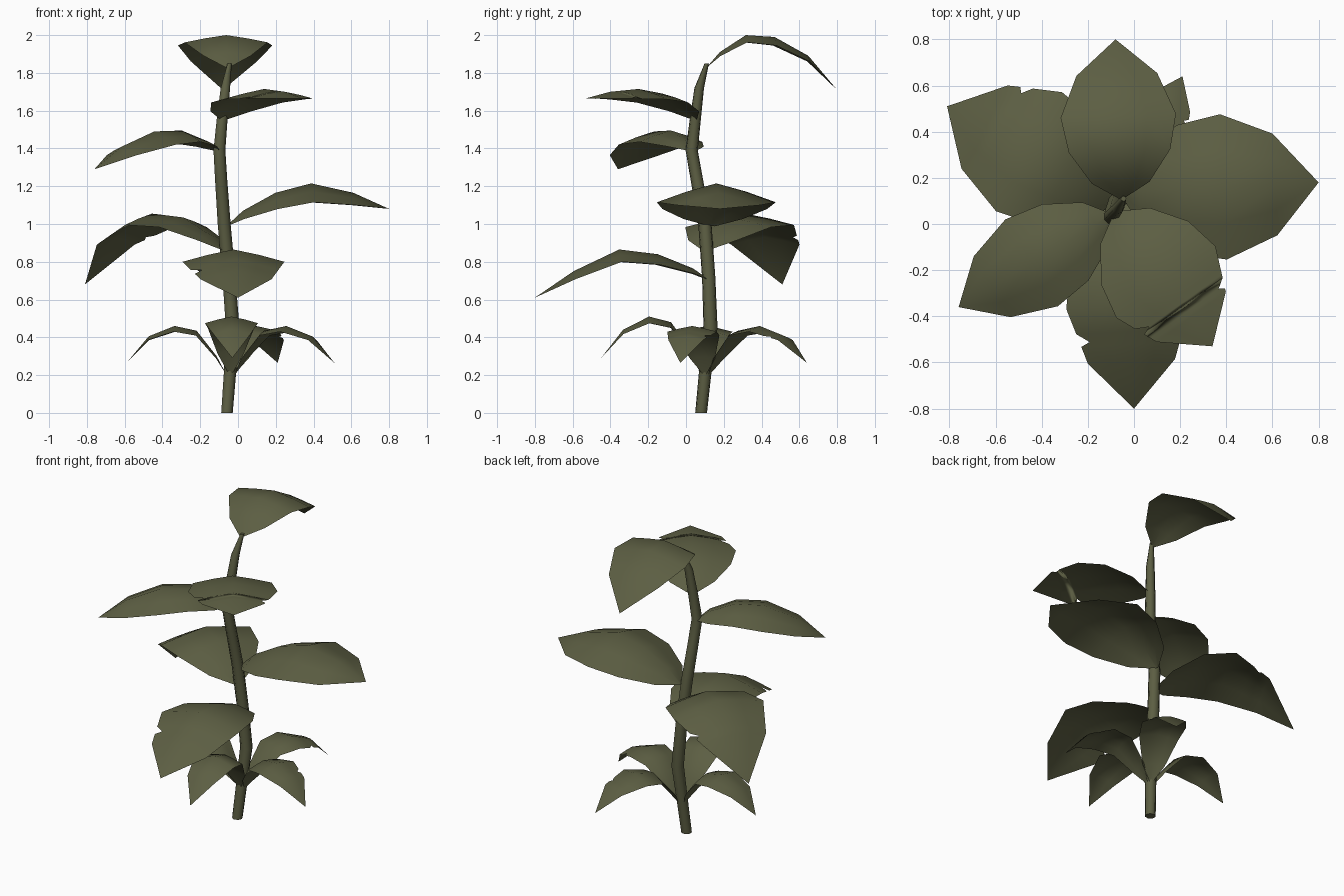
import bpy, math
from mathutils import Vector

if "Cube" in bpy.data.objects:
    bpy.data.objects.remove(bpy.data.objects["Cube"])


def material(name, rgb):
    m = bpy.data.materials.new(name)
    m.diffuse_color = (*rgb, 1)
    m.use_nodes = True
    m.node_tree.nodes["Principled BSDF"].inputs["Base Color"].default_value = m.diffuse_color
    return m


OLIVE = material("olive green", (0.108, 0.113, 0.056))


def make_object(name, verts, faces):
    me = bpy.data.meshes.new(name)
    me.from_pydata(verts, [], faces)
    me.materials.append(OLIVE)
    for p in me.polygons:
        p.use_smooth = len(p.vertices) < 5
    me.update()
    ob = bpy.data.objects.new(name, me)
    bpy.context.collection.objects.link(ob)
    return ob


# Shared leaf outline: position along the midrib and relative half width
T = (0, 0.1, 0.3, 0.52, 0.78, 1)
W = (0.04, 0.5, 0.88, 1, 0.7, 0)


def sample(values, t):
    for i in range(len(T) - 1):
        if t <= T[i + 1]:
            f = (t - T[i]) / (T[i + 1] - T[i])
            return values[i] + f * (values[i + 1] - values[i])
    return values[-1]


def leaf(name, base, tip, heights, half, droop, notches=()):
    """Arched leaf sheet; notches are (t, side, depth) bites in the edge."""
    base, tip = Vector(base), Vector(tip)
    axis = tip - base
    side_dir = Vector((-axis.y, axis.x)).normalized()
    rows = {t: {-1: 1, 1: 1} for t in T[:-1]}
    for t, side, depth in notches:
        for d in (-0.04, 0, 0.02):
            rows.setdefault(t + d, {-1: 1, 1: 1})
        rows[t][side] = 1 - depth
    verts, faces = [], []
    ts = sorted(rows)
    for t in ts:
        for u in (-1, -0.5, 0, 0.5, 1):
            cut = rows[t][1 if u > 0 else -1]
            w = sample(W, t) * u * cut
            p = base + axis * t + side_dir * half * w
            verts.append((p.x, p.y, sample(heights, t) - droop * abs(w) ** 1.2))
    for r in range(len(ts) - 1):
        for c in range(4):
            a = r * 5 + c
            faces.append((a + 1, a, a + 5, a + 6))
    verts.append((tip.x, tip.y, heights[-1]))
    last = (len(ts) - 1) * 5
    for c in range(4):
        faces.append((last + c + 1, last + c, len(verts) - 1))
    # face winding so that the upper side is the front
    make_object(name, verts, [f[::-1] for f in faces])


# Stem: (x, y, z, radius)
PATH = [(-0.06, 0.08, 0, 0.032), (-0.045, 0.1, 0.2, 0.034), (-0.03, 0.13, 0.45, 0.038),
        (-0.05, 0.12, 0.72, 0.036), (-0.075, 0.1, 1.0, 0.036), (-0.09, 0.06, 1.22, 0.034),
        (-0.1, 0.03, 1.39, 0.033), (-0.085, 0.05, 1.56, 0.03), (-0.068, 0.07, 1.72, 0.026),
        (-0.045, 0.11, 1.85, 0.012)]
N = 7
sv = [(x + r * math.cos(2 * math.pi * k / N), y + r * math.sin(2 * math.pi * k / N), z)
      for x, y, z, r in PATH for k in range(N)]
sf = [(i * N + k, i * N + (k + 1) % N, (i + 1) * N + (k + 1) % N, (i + 1) * N + k)
      for i in range(len(PATH) - 1) for k in range(N)]
sf += [tuple(range(N))[::-1], tuple(range(len(sv) - N, len(sv)))]
make_object("stem", sv, sf)

# Large leaves, from the top down
leaf("top_leaf", (-0.055, 0.11), (-0.08, 0.8), (1.83, 1.91, 2.0, 1.99, 1.89, 1.71), 0.25, 0.045)
leaf("upper_front_leaf", (-0.08, 0.05), (0.34, -0.53), (1.55, 1.62, 1.69, 1.715, 1.7, 1.665),
     0.265, 0.055, [(0.68, -1, 0.2), (0.74, 1, 0.15)])
leaf("upper_left_leaf", (-0.1, 0.04), (-0.76, -0.36), (1.385, 1.44, 1.495, 1.49, 1.41, 1.29),
     0.22, 0.07)
leaf("right_leaf", (-0.06, 0.14), (0.8, 0.18), (0.99, 1.07, 1.165, 1.215, 1.165, 1.08),
     0.315, 0.1)
leaf("back_left_leaf", (-0.07, 0.1), (-0.81, 0.51), (0.86, 0.94, 1.035, 1.055, 0.93, 0.68),
     0.295, 0.06, [(0.7, -1, 0.12)])
leaf("front_leaf", (-0.05, 0.13), (0.0, -0.8), (0.7, 0.765, 0.84, 0.865, 0.75, 0.61),
     0.27, 0.065, [(0.68, -1, 0.2)])

# Small basal leaves
LOW = (0.2, 0.3, 0.435, 0.46, 0.405, 0.265)
leaf("basal_left_leaf", (-0.06, 0.1), (-0.59, 0.12), LOW, 0.135, 0.03)
leaf("basal_right_leaf", (-0.02, 0.1), (0.51, -0.03), LOW, 0.135, 0.03, [(0.68, 1, 0.2)])
leaf("basal_back_leaf", (-0.03, 0.12), (0.21, 0.64), LOW, 0.135, 0.03, [(0.7, -1, 0.2)])
leaf("basal_front_leaf", (-0.04, 0.08), (-0.03, -0.45), (0.2, 0.33, 0.48, 0.51, 0.44, 0.29),
     0.14, 0.035)
